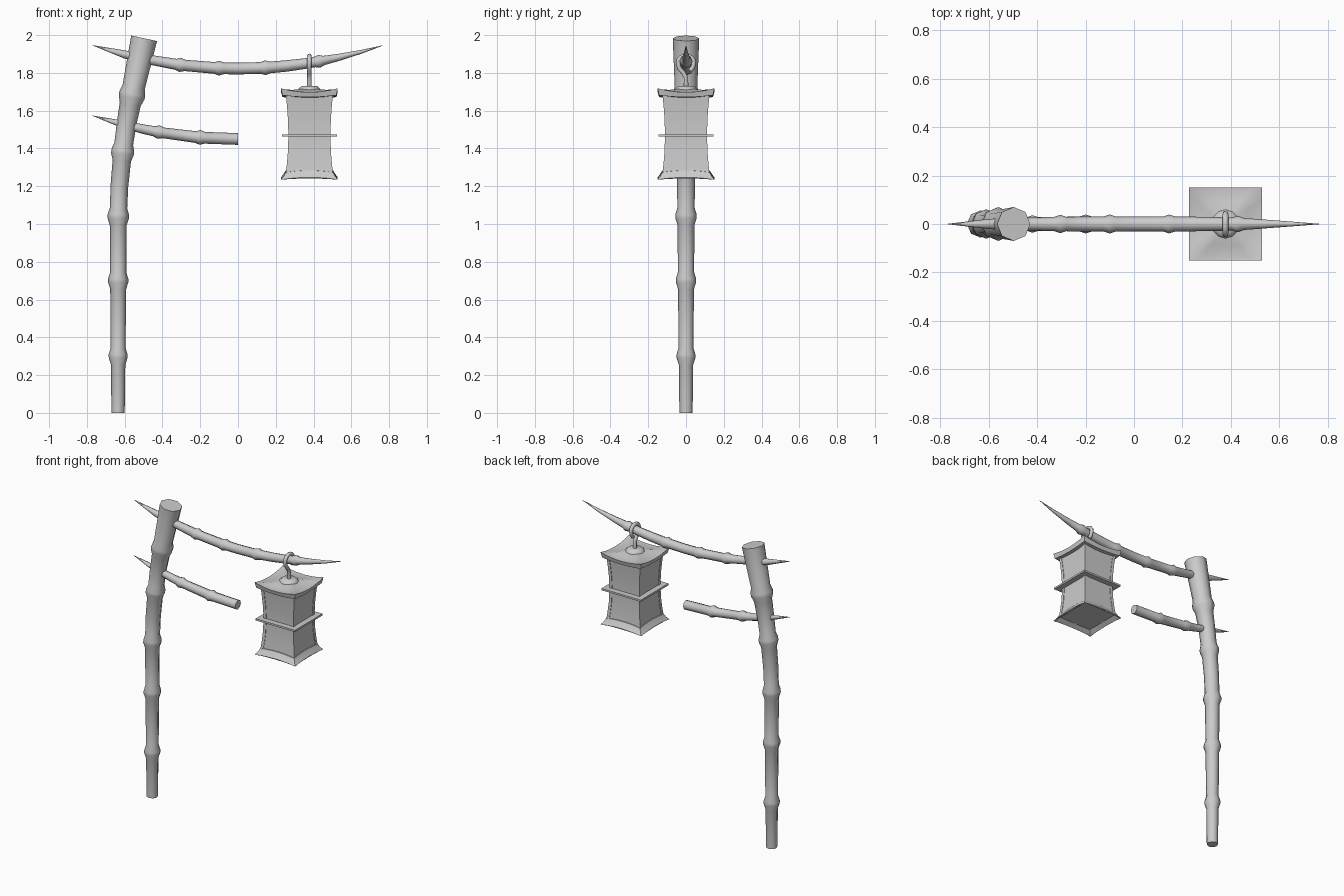
import bpy, bmesh
from math import sin, cos, pi
from mathutils import Vector

if "Cube" in bpy.data.objects:
    bpy.data.objects.remove(bpy.data.objects["Cube"])


def finish(name, bm, angle=50):
    bmesh.ops.remove_doubles(bm, verts=bm.verts, dist=1e-5)
    bmesh.ops.recalc_face_normals(bm, faces=bm.faces)
    me = bpy.data.meshes.new(name)
    bm.to_mesh(me)
    bm.free()
    ob = bpy.data.objects.new(name, me)
    bpy.context.collection.objects.link(ob)
    bpy.ops.object.select_all(action='DESELECT')
    ob.select_set(True)
    bpy.context.view_layer.objects.active = ob
    bpy.ops.object.shade_smooth_by_angle(angle=angle * pi / 180)
    return ob


def loft(name, rings, angle=50):
    bm = bmesh.new()
    vs = [[bm.verts.new(p) for p in r] for r in rings]
    n = len(rings[0])
    for a, b in zip(vs, vs[1:]):
        for i in range(n):
            j = (i + 1) % n
            bm.faces.new((a[i], a[j], b[j], b[i]))
    bm.faces.new(vs[0][::-1])
    bm.faces.new(vs[-1])
    return finish(name, bm, angle)


def tube(name, pts, side, sides=8):
    """Round tube through (point, radius) pairs lying in a plane with normal 'side'."""
    side = Vector(side)
    P = [Vector(p) for p, r in pts]
    rings = []
    for i, (p, r) in enumerate(pts):
        t = (P[min(i + 1, len(P) - 1)] - P[max(i - 1, 0)]).normalized()
        if name == "pole" and i == 0:
            t = Vector((0, 0, 1))
        up = t.cross(side)
        rings.append([P[i] + r * (cos(a) * side + sin(a) * up)
                      for a in (2 * pi * k / sides for k in range(sides))])
    return loft(name, rings)


def interp(table, v):
    for (a, fa), (b, fb) in zip(table, table[1:]):
        if v <= b:
            return fa + (fb - fa) * (v - a) / (b - a)
    return table[-1][1]


# Bamboo pole, bending over at the top
line = [(0, -.635), (1.04, -.634), (1.2, -.628), (1.38, -.611),
        (1.53, -.59), (1.68, -.562), (1.983, -.497)]
girth = [(0, .035), (.5, .041), (.9, .044), (1.2, .047), (1.5, .051), (1.983, .07)]
stations = [(0, 0)]
for node in (.30, .70, 1.04, 1.38, 1.68):
    stations += [(node - .045, 0), (node - .01, .011), (node + .01, .011), (node + .045, 0)]
stations += [(1.53, 0), (1.2, 0), (1.983, 0)]
tube("pole", [((interp(line, z), 0, z), interp(girth, z) + e)
              for z, e in sorted(stations)], (0, 1, 0))


# Branches: sagging bamboo with pointed ends
def branch(name, drop, nodes, end):
    thick = [(-.77, .001), (-.6, .021), (-.42, .028), (-.2, .031),
             (.2, .031), (.42, .027), (.6, .014), (.765, .001)]
    st = [(-.77, 0), (-.6, 0), (-.5, 0), (0, 0)]
    if end > 0:
        st += [(.25, 0), (.35, 0), (.53, 0), (.65, 0), (end, 0)]
    for n in nodes:
        st += [(n - .025, 0), (n, .008), (n + .025, 0)]
    tube(name, [((x, 0, 1.823 + .208 * x * x - drop), interp(thick, x) + e)
                for x, e in sorted(st)], (0, 1, 0))


branch("upper_branch", 0, (-.305, -.10, .145, .43), .765)
branch("lower_branch", .373, (-.42, -.20), 0)

# Lantern
LX = .378


def square(half, z, lift=0, n=6):
    """Square ring whose corners are raised by lift."""
    ring = []
    for c, s in ((1, 0), (0, 1), (-1, 0), (0, -1)):
        for k in range(n):
            t = -1 + 2 * k / n
            ring.append((LX + half * (c - s * t), half * (s + c * t), z + lift * t * t))
    return ring


loft("lantern_roof", [square(*r) for r in (
    (.11, 1.668, .01), (.143, 1.672, .01), (.15, 1.698, .02),
    (.137, 1.697, .016), (.09, 1.702, .008), (.045, 1.714, 0))], 30)
loft("lantern_base", [square(*r) for r in (
    (.11, 1.285, -.008), (.126, 1.283, -.010), (.135, 1.268, -.014),
    (.15, 1.247, -.012), (.147, 1.241, -.006), (.135, 1.25, -.006), (.12, 1.26, 0))], 30)
loft("lantern_band", [square(.146, 1.463), square(.146, 1.475)], 30)

# Pinched body with corner posts
levels = [(1.275, .124), (1.32, .119), (1.38, .114), (1.47, .111),
          (1.56, .114), (1.63, .119), (1.68, .124)]
loft("lantern_body", [square(h - .003, z, 0, 1) for z, h in levels], 30)
for sx in (-1, 1):
    for sy in (-1, 1):
        loft("corner_post", [[(LX + sx * (h - a), sy * (h - b), z)
                              for a, b in ((0, 0), (.02, 0), (.02, .02), (0, .02))]
                             for z, h in levels], 30)

# Collar and hook over the branch
tube("hook_collar", [((LX, 0, 1.70), .062), ((LX, 0, 1.715), .058),
                     ((LX, 0, 1.73), .042)], (0, 1, 0), 12)
hook = [(0, 1.72), (0, 1.775), (-.014, 1.80), (-.036, 1.825)]
hook += [(-.042 * cos(a), 1.854 + .036 * sin(a)) for a in (pi * k / 8 for k in range(9))]
hook += [(.036, 1.828), (.022, 1.812)]
tube("hook", [((LX, y, z), .012) for y, z in hook], (1, 0, 0))
